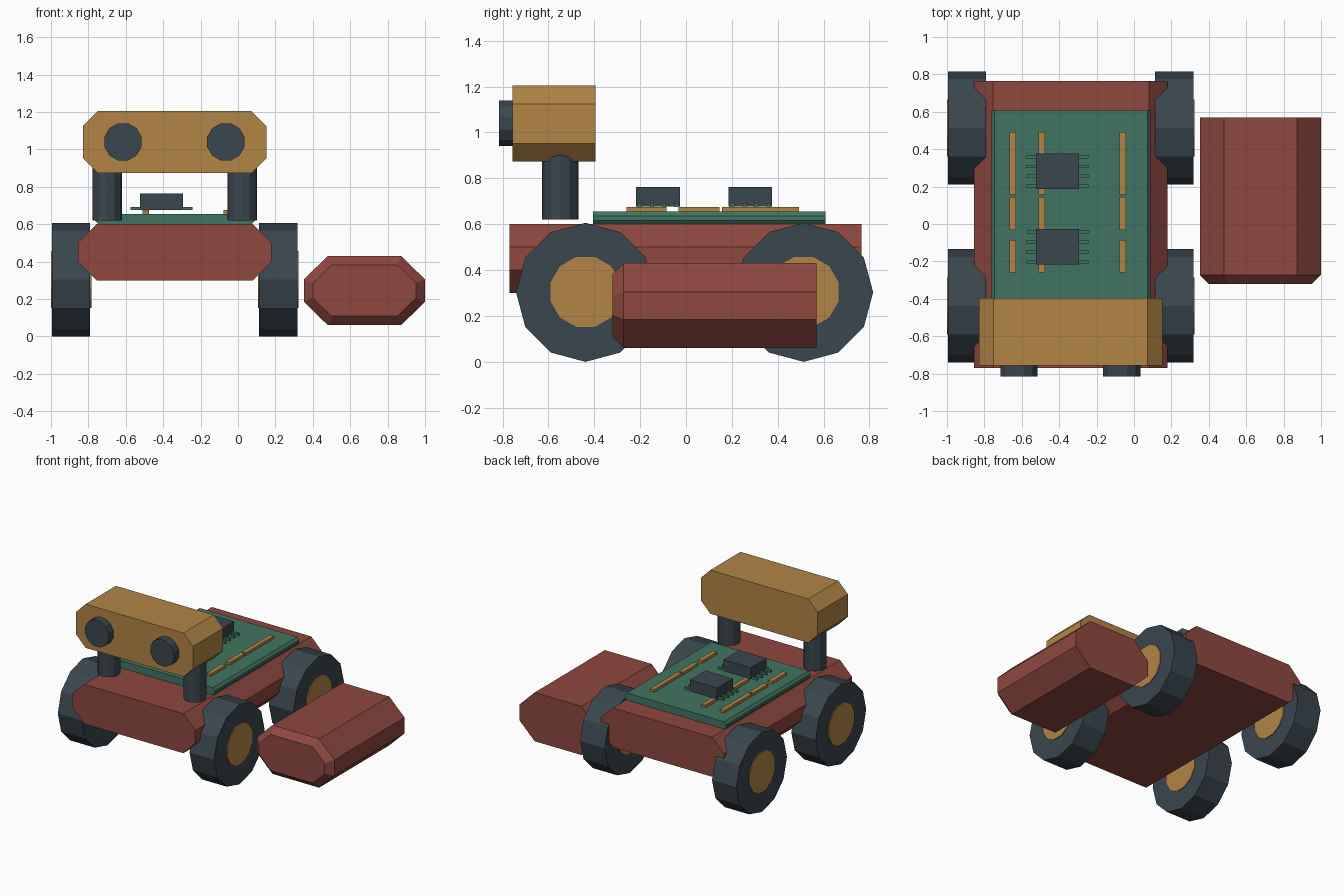
import bpy
import bmesh
import math
from mathutils import Vector

if "Cube" in bpy.data.objects:
    bpy.data.objects.remove(bpy.data.objects["Cube"], do_unlink=True)


def make_material(name, rgb):
    """Flat material from 8-bit display values."""
    linear = [((c / 255 + 0.055) / 1.055) ** 2.4 for c in rgb]
    mat = bpy.data.materials.new(name)
    mat.use_nodes = True
    mat.diffuse_color = (*linear, 1)
    mat.node_tree.nodes["Principled BSDF"].inputs["Base Color"].default_value = (*linear, 1)
    return mat


RED = make_material("brick red", (142, 72, 63))
GOLD = make_material("ochre", (178, 133, 69))
DARK = make_material("slate", (58, 70, 78))
GREEN = make_material("board green", (64, 117, 98))


def ngon(cu, cv, radius, sides=12, turn=0.0):
    """Regular polygon profile."""
    angles = [math.radians(turn) + math.tau * i / sides for i in range(sides)]
    return [(cu + radius * math.cos(a), cv + radius * math.sin(a)) for a in angles]


def octagon(u0, u1, v0, v1, cu, cv):
    """Rectangle profile with cut corners."""
    return [(u0 + cu, v0), (u1 - cu, v0), (u1, v0 + cv), (u1, v1 - cv),
            (u1 - cu, v1), (u0 + cu, v1), (u0, v1 - cv), (u0, v0 + cv)]


def prism(name, profile, axis, lo, hi, mat, front_bevel=0.0):
    """Extrude a profile along an axis; optionally bevel the low end."""
    place = {"x": lambda u, v, w: (w, u, v),
             "y": lambda u, v, w: (u, w, v),
             "z": lambda u, v, w: (u, v, w)}[axis]
    bm = bmesh.new()
    base = bm.faces.new([bm.verts.new(place(u, v, lo)) for u, v in profile])
    step = Vector(place(0, 0, hi - lo))
    ext = bmesh.ops.extrude_face_region(bm, geom=[base], use_keep_orig=True)
    moved = [g for g in ext["geom"] if isinstance(g, bmesh.types.BMVert)]
    bmesh.ops.translate(bm, verts=moved, vec=step)
    bmesh.ops.recalc_face_normals(bm, faces=bm.faces)
    if front_bevel:
        bmesh.ops.bevel(bm, geom=list(base.edges), offset=front_bevel,
                        segments=1, affect="EDGES")
    mesh = bpy.data.meshes.new(name)
    bm.to_mesh(mesh)
    bm.free()
    mesh.materials.append(mat)
    obj = bpy.data.objects.new(name, mesh)
    bpy.context.scene.collection.objects.link(obj)
    return obj


def box(name, x, y, z, mat):
    return prism(name, [(x[0], y[0]), (x[1], y[0]), (x[1], y[1]), (x[0], y[1])],
                 "z", z[0], z[1], mat)


# Chassis and the loose pod beside it
prism("chassis", octagon(-0.855, 0.18, 0.3, 0.6, 0.1, 0.1), "y", -0.77, 0.765, RED)
prism("side_pod", octagon(0.352, 1.0, 0.06, 0.43, 0.128, 0.125), "y", -0.32, 0.57,
      RED, front_bevel=0.048)

# Wheels, with hubs running right through them
for side, inner, outer in (("right", -0.79, -0.995), ("left", 0.112, 0.318)):
    out = math.copysign(0.006, outer)
    for end, y in (("front", -0.438), ("back", 0.513)):
        wheel = f"{end}_{side}"
        prism(wheel + "_tyre", ngon(y, 0.303, 0.303), "x", *sorted((inner, outer)), DARK)
        prism(wheel + "_hub", ngon(y, 0.305, 0.158, turn=15), "x",
              *sorted((inner - out, outer + out)), GOLD)

# Head, eyes and posts
prism("head", octagon(-0.83, 0.152, 0.873, 1.205, 0.08, 0.08), "y", -0.757, -0.395, GOLD)
for side, eye_x, post_x in (("right", -0.615, -0.7), ("left", -0.065, 0.022)):
    prism(side + "_eye", ngon(eye_x, 1.04, 0.103, turn=15), "y", -0.815, -0.74, DARK)
    prism(side + "_post", ngon(post_x, -0.548, 0.079), "z", 0.62, 0.95, DARK)

# Circuit board
prism("circuit_board", octagon(-0.762, 0.088, 0.598, 0.655, 0.016, 0.019), "y",
      -0.405, 0.608, GREEN)

# Contact strips in three columns
for col, x in enumerate((-0.648, -0.493, -0.06)):
    for row, span in enumerate(((-0.26, -0.085), (-0.033, 0.145), (0.158, 0.493))):
        box(f"contact_strip_{col}_{row}", (x - 0.017, x + 0.017), span, (0.65, 0.675), GOLD)

# Chips with rows of pins
for name, y in (("front_chip", -0.122), ("back_chip", 0.281)):
    box(name, (-0.525, -0.295), (y - 0.095, y + 0.095), (0.677, 0.763), DARK)
    for i in range(4):
        py = y + (i - 1.5) * 0.053
        box(f"{name}_pin_{i}", (-0.575, -0.243), (py - 0.009, py + 0.009),
            (0.675, 0.692), GREEN)
